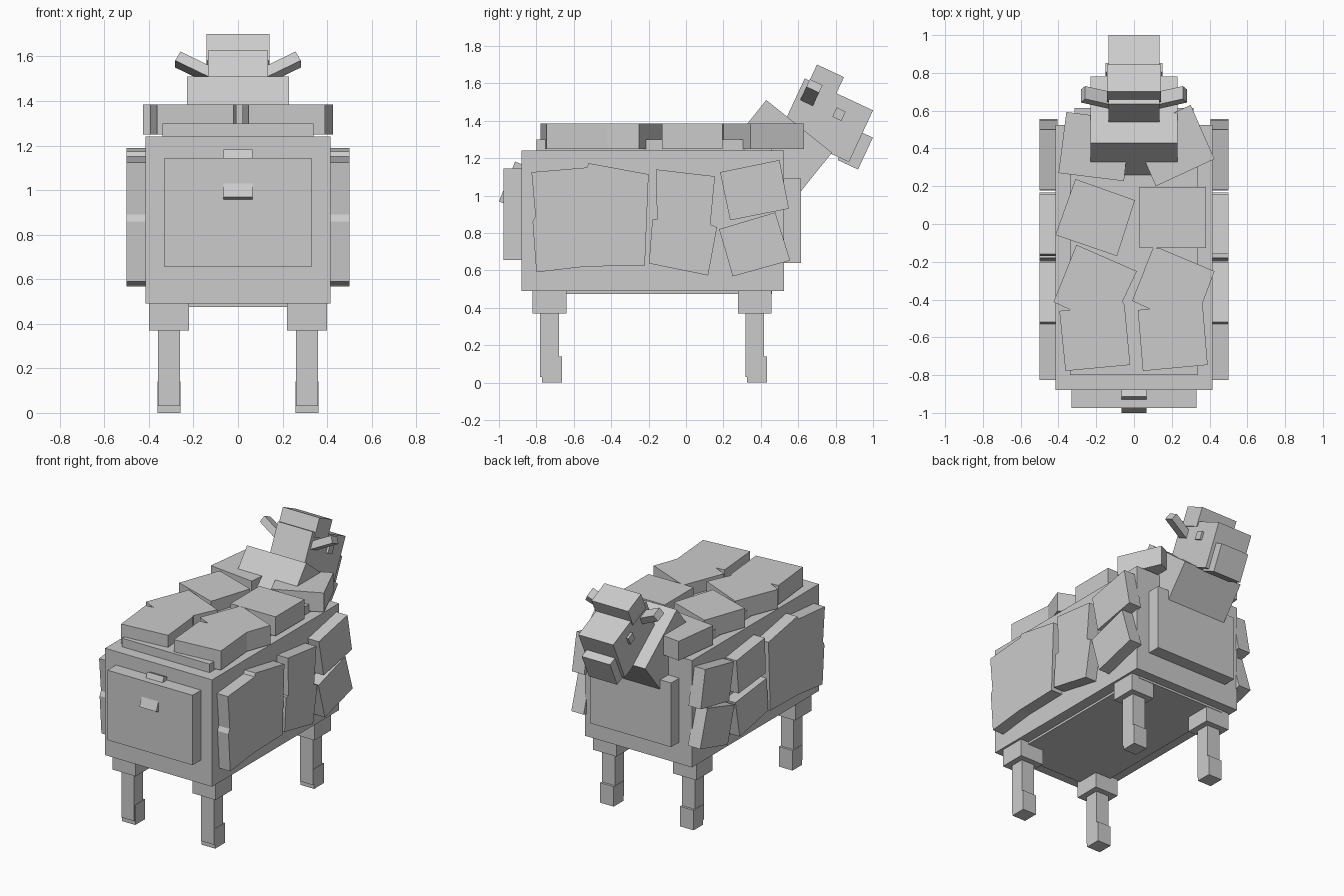
import bpy, bmesh
from math import radians
from mathutils import Matrix, Vector

if "Cube" in bpy.data.objects:
    bpy.data.objects.remove(bpy.data.objects["Cube"])


def finish(name, bm):
    bmesh.ops.recalc_face_normals(bm, faces=bm.faces)
    me = bpy.data.meshes.new(name)
    bm.to_mesh(me)
    bm.free()
    ob = bpy.data.objects.new(name, me)
    bpy.context.collection.objects.link(ob)
    return ob


def box(name, center, size, pitch=0, roll=0):
    """Box rolled about y, then pitched about x."""
    bm = bmesh.new()
    m = (Matrix.Translation(center) @ Matrix.Rotation(radians(pitch), 4, 'X')
         @ Matrix.Rotation(radians(roll), 4, 'Y') @ Matrix.Diagonal((*size, 1)))
    bmesh.ops.create_cube(bm, size=1, matrix=m)
    return finish(name, bm)


def span(name, lo, hi):
    a, b = Vector(lo), Vector(hi)
    return box(name, (a + b) / 2, b - a)


def slab(name, outline, place, start, end):
    """Extrude a flat outline; place(u, v, depth) gives the 3D point."""
    bm = bmesh.new()
    f = bm.faces.new([bm.verts.new(place(u, v, start)) for u, v in outline])
    new = bmesh.ops.extrude_face_region(bm, geom=[f])['geom']
    shift = Vector(place(0, 0, end)) - Vector(place(0, 0, start))
    bmesh.ops.translate(bm, verts=[g for g in new if isinstance(g, bmesh.types.BMVert)], vec=shift)
    return finish(name, bm)


# Body: wide fleece block, inner core and end panels
span("body", (-.415, -.88, .49), (.415, .525, 1.24))
span("body_core", (-.34, -.80, .475), (.34, .46, 1.30))
span("rear_panel", (-.33, -.975, .655), (.33, -.87, 1.145))
span("chest_panel", (-.315, .515, .64), (.315, .615, 1.09))
box("tail", (0, -.92, 1.06), (.13, .08, .23), -22)

# Legs with wool cuffs and hooves
for side, s in (("right", 1), ("left", -1)):
    for end, y in (("rear", -.73), ("front", .367)):
        x = .31 * s
        box(f"{end}_{side}_cuff", (x, y, .435), (.18, .18, .13))
        box(f"{end}_{side}_leg", (x, y, .22), (.10, .10, .38))
        box(f"{end}_{side}_hoof", (x, y + .013, .07), (.105, .107, .14))

# Neck and head
box("neck", (0, .486, 1.222), (.46, .45, .38), -38.7)
box("head", (0, .753, 1.4025), (.27, .403, .305), -25)
box("forelock", (0, .745, 1.608), (.284, .159, .13), -25)
box("jaw", (0, .905, 1.25), (.22, .12, .188), -25)
for side, s in (("right", 1), ("left", -1)):
    box(f"{side}_eye", (s * .13, .818, 1.435), (.04, .053, .055), -25)
    box(f"{side}_ear", (s * .195, .67, 1.55), (.17, .075, .05), -25, -28 * s)

# Wool clumps on the back (x, y outlines)
top = [
    [(-.305, -.11), (.015, -.25), (-.06, -.41), (-.05, -.43), (-.02, -.746),
     (-.363, -.778), (-.395, -.46), (-.337, -.455), (-.426, -.413)],
    [(.1, -.127), (.14, -.13), (.426, -.25), (.363, -.42), (.39, -.746),
     (.047, -.778), (.02, -.455), (.084, -.45), (-.01, -.407)],
    [(-.31, .238), (.005, .126), (-.09, -.17), (-.416, -.058)],
    [(.03, .195), (.38, .195), (.38, -.127), (.03, -.127)],
    [(-.358, .593), (-.02, .55), (-.053, .227), (-.40, .27)],
    [(.30, .63), (.426, .344), (.116, .20), (-.01, .486)],
]
for i, o in enumerate(top):
    slab(f"back_wool_{i + 1}", o, lambda u, v, d: (u, v, d), 1.25, 1.385)

# Wool clumps on the flanks (y, z outlines)
both = [
    [(-.826, 1.125), (-.53, 1.15), (-.52, 1.173), (-.2, 1.114), (-.22, .627),
     (-.54, .62), (-.80, .59), (-.82, .86), (-.805, .89)],
    [(.182, 1.125), (.50, 1.19), (.55, .93), (.236, .868)],
    [(.177, .82), (.477, .91), (.557, .653), (.25, .568)],
]
right_mid = [[(-.16, 1.14), (.155, 1.103), (.13, .846), (.166, .83), (.118, .573),
              (-.198, .637), (-.18, .873), (-.155, .873)]]
left_mid = [[(-.16, 1.16), (.155, 1.12), (.13, .88), (-.17, .91)],
            [(-.18, .87), (.166, .83), (.118, .573), (-.198, .637)]]
for side, s, mid in (("right", 1, right_mid), ("left", -1, left_mid)):
    for i, o in enumerate(both + mid):
        slab(f"{side}_flank_wool_{i + 1}", o, lambda u, v, d, s=s: (s * d, u, v), .405, .5)
